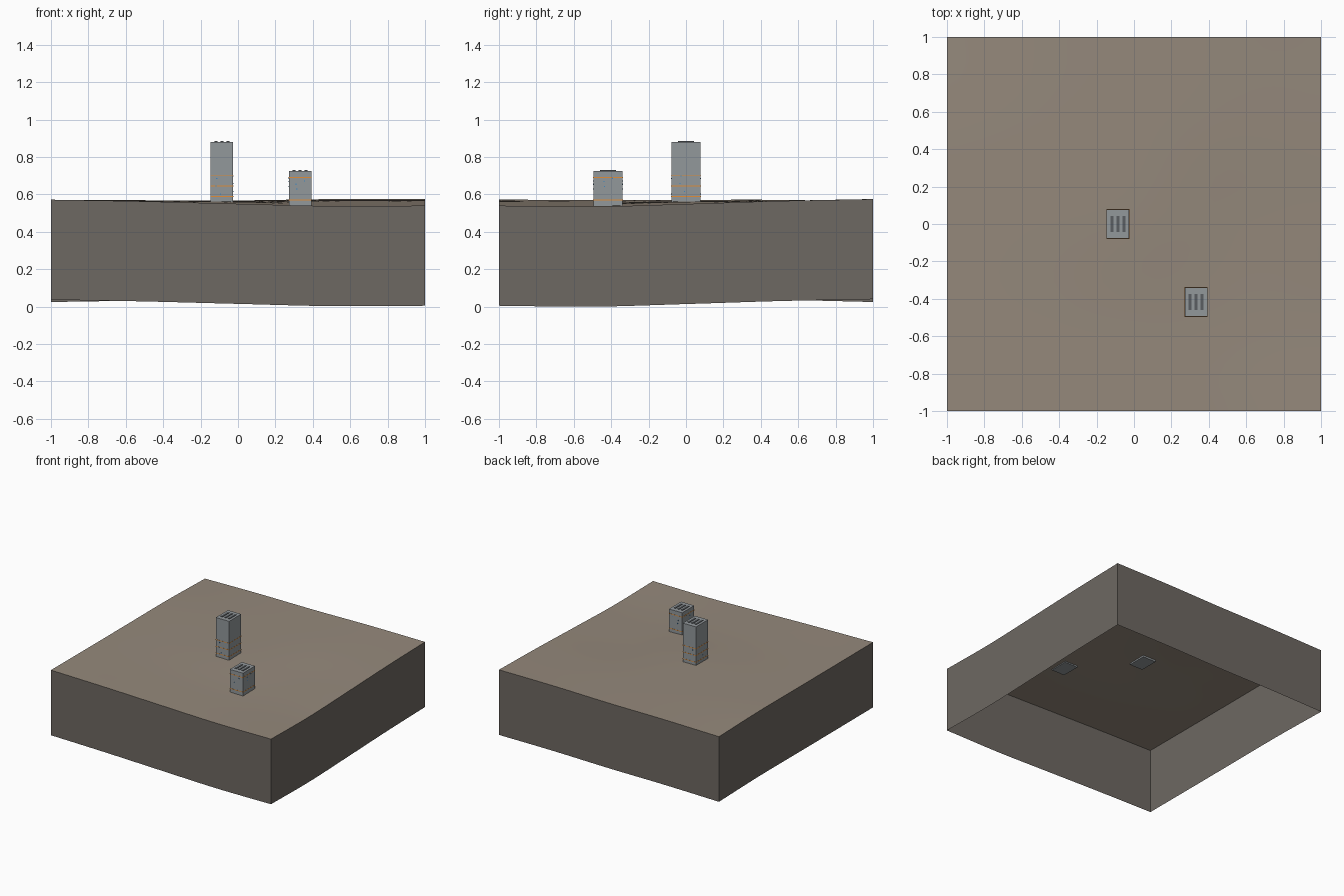
import bpy, bmesh, random

cube = bpy.data.objects.get("Cube")
if cube:
    bpy.data.objects.remove(cube, do_unlink=True)


def material(name, r, g, b):
    m = bpy.data.materials.new(name)
    m.use_nodes = True
    m.diffuse_color = (r, g, b, 1)
    m.node_tree.nodes["Principled BSDF"].inputs["Base Color"].default_value = (r, g, b, 1)
    return m


SOIL = material("brown soil", .30, .25, .20)
EARTH = material("dark earth", .155, .138, .122)
METAL = material("blue grey metal", .29, .315, .33)
VENT = material("dark vent", .10, .11, .12)
ORANGE = material("orange band", .75, .27, .04)
BLUE = material("blue light", .05, .25, .55)


def make_object(name, bm, mat, smooth=False):
    mesh = bpy.data.meshes.new(name)
    bm.to_mesh(mesh)
    bm.free()
    mesh.materials.append(mat)
    for p in mesh.polygons:
        p.use_smooth = smooth
    ob = bpy.data.objects.new(name, mesh)
    bpy.context.collection.objects.link(ob)
    return ob


def box(name, centre, size, mat):
    bm = bmesh.new()
    bmesh.ops.create_cube(bm, size=1)
    bmesh.ops.scale(bm, vec=size, verts=bm.verts)
    bmesh.ops.translate(bm, vec=centre, verts=bm.verts)
    return make_object(name, bm, mat)


# Gently rolling ground height: rows run front to back, columns left to right
HEIGHTS = [
    [.572, .563, .550, .538, .540],
    [.571, .561, .549, .536, .535],
    [.571, .566, .562, .547, .549],
    [.571, .569, .566, .565, .565],
    [.560, .567, .568, .575, .575],
]
DEPTH = .535


def spline(values, t):
    last = len(values) - 1
    u = min(max((t + 1) / 2, 0), 1) * last
    i = min(int(u), last - 1)
    f = u - i
    b, c = values[i], values[i + 1]
    a = values[i - 1] if i else 2 * b - c
    d = values[i + 2] if i + 2 <= last else 2 * c - b
    return b + .5 * f * (c - a + f * (2 * a - 5 * b + 4 * c - d + f * (3 * (b - c) + d - a)))


def ground_height(x, y):
    return spline([spline(row, x) for row in HEIGHTS], y)


# Ground surface
bm = bmesh.new()
bmesh.ops.create_grid(bm, x_segments=32, y_segments=32, size=1)
for v in bm.verts:
    v.co.z = ground_height(v.co.x, v.co.y)
sides = bm.copy()
make_object("ground_surface", bm, SOIL, smooth=True)

# Earth sides: the border of the ground drawn straight down, open below
top_faces = list(sides.faces)
rim = [e for e in sides.edges if e.is_boundary]
new = bmesh.ops.extrude_edge_only(sides, edges=rim)["geom"]
bmesh.ops.translate(sides, vec=(0, 0, -DEPTH),
                    verts=[g for g in new if isinstance(g, bmesh.types.BMVert)])
bmesh.ops.delete(sides, geom=top_faces, context='FACES')
bmesh.ops.recalc_face_normals(sides, faces=sides.faces)
make_object("earth_sides", sides, EARTH)

# Towers with roof vents, orange bands and small lights
W, D = .12, .157
random.seed(4)


def tower(name, x, y, bottom, top, bands):
    box(name + "_body", (x, y, (bottom + top) / 2), (W, D, top - bottom), METAL)
    for i in (-1, 0, 1):
        box(f"{name}_roof_vent_{i + 2}", (x + i * .032, y, top + .001),
            (.016, .088, .006), VENT)
    for i, z in enumerate(bands):
        box(f"{name}_band_{i + 1}", (x, y, z), (W + .002, D + .002, .005), ORANGE)
    for i in range(3):
        z = random.uniform(bottom + .05, top - .03)
        offset = random.uniform(-.04, .04)
        box(f"{name}_light_side_{i + 1}", (x, y + offset, z), (W + .003, .006, .006), BLUE)
        box(f"{name}_light_front_{i + 1}", (x + offset, y, z - .015), (.006, D + .003, .006), BLUE)


tower("tall_tower", -.086, 0, .55, .881, (.59, .645, .70))
tower("short_tower", .332, -.417, .532, .726, (.57, .69))
